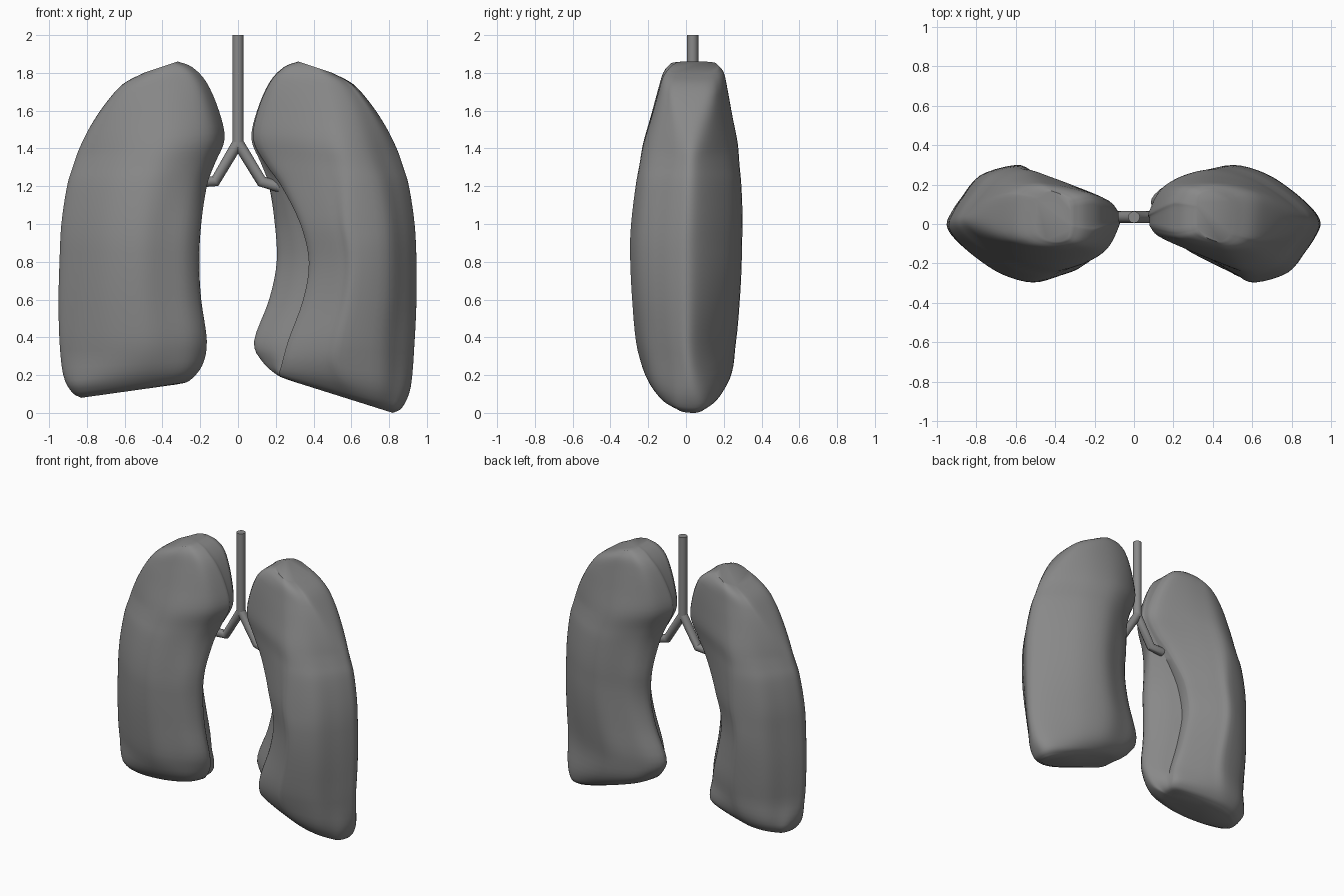
import bpy
import bmesh
from math import copysign
from mathutils import Vector

cube = bpy.data.objects.get("Cube")
if cube:
    bpy.data.objects.remove(cube)

grey = bpy.data.materials.new("plain_grey")
grey.use_nodes = True
COLOUR = (0.25, 0.25, 0.25, 1)
grey.diffuse_color = COLOUR
grey.node_tree.nodes["Principled BSDF"].inputs["Base Color"].default_value = COLOUR


def clamp(v):
    return max(0.0, min(1.0, v))


def lerp(a, b, t):
    return a + (b - a) * t


def smooth_path(points, steps):
    """Smooth interpolation through points of any dimension."""
    pts = [Vector(p) for p in points]
    pts = [pts[0] * 2 - pts[1]] + pts + [pts[-1] * 2 - pts[-2]]
    out = []
    for a, b, c, d in zip(pts, pts[1:], pts[2:], pts[3:]):
        for k in range(steps):
            t = k / steps
            out.append((b * 2 + (c - a) * t + (a * 2 - b * 5 + c * 4 - d) * t ** 2
                        + (b * 3 - a - c * 3 + d) * t ** 3) / 2)
    return out + [pts[-2]]


# Outline of one lung from the top down:
# inner height, outer height, inner x, outer x, notch lip x, half depth
UPPER = [
    (1.86, 1.80, .32, .50, .32, .13),
    (1.83, 1.74, .245, .61, .245, .162),
    (1.75, 1.64, .17, .70, .17, .185),
    (1.60, 1.52, .105, .78, .105, .217),
    (1.45, 1.40, .075, .84, .08, .25),
    (1.32, 1.30, .125, .875, .145, .265),
    (1.2, 1.2, .165, .905, .23, .28),
    (1.0, 1.0, .195, .935, .33, .295),
    (.8, .8, .205, .945, .375, .295),
]
LEFT_BASE = [
    (.6, .6, .165, .945, .345, .285),
    (.38, .38, .085, .935, .265, .265),
    (.27, .14, .13, .915, .23, .23),
    (.20, .03, .21, .87, .22, .17),
    (.17, .0, .28, .82, .285, .11),
]
RIGHT_BASE = [
    (.6, .6, .195, .95, .345, .285),
    (.38, .38, .165, .945, .29, .265),
    (.25, .2, .19, .925, .26, .23),
    (.17, .11, .26, .88, .27, .17),
    (.15, .08, .33, .83, .335, .11),
]
# Cross-section: position across and share of the depth
NOTCH_SIDE = [(.06, .3), (.25, .58), (.45, .84), (.62, 1)]
OUTER_EDGE = [(.78, -.83), (.9, -.47), (.97, -.2), (1, .02), (.95, .25)]
FULL_SIDE = [(.81, .57), (.63, .86), (.42, 1), (.23, .88), (.08, .57)]


def lung_section(row):
    z_in, z_out, x_in, x_out, lip, h = row
    n = clamp((lip - x_in) / .14)
    # blunt, box-like sections near the top and the base
    boxy = max(.65 * clamp((z_in - 1.4) / .4), .45 * clamp((.32 - z_in) / .12))

    def depth(f):
        return h * copysign(abs(f) ** (1 - boxy), f)

    pts = [(lip, depth(-.1 - .34 * n))]
    for s, f in NOTCH_SIDE:
        pts.append((lerp(lip, x_out, s * (1 - .3 * n)), depth(-lerp(f, 1, .35 * n))))
    for s, f in OUTER_EDGE:
        pts.append((lerp(x_in, x_out, s), depth(f)))
    for s, f in FULL_SIDE:
        pts.append((lerp(x_in, x_out, s), depth(f)))
    # the inner shoulder is fuller beside the notch
    pts[-2][1:], pts[-1][1:]
    x_a, y_a = pts[-1]
    pts[-1] = (x_a, lerp(y_a, h, .35 * n))
    pts.append((x_in, depth(.1 + .3 * n)))
    # recessed wall behind the notch lip
    pts.append((lerp(x_in, lip, .5), depth(.02 + .05 * n)))
    pts.append((lip + .015 * n, depth(-.05 - .1 * n)))
    ring = []
    for x, y in smooth_path(pts, 4):
        ring.append((x, y, lerp(z_in, z_out, (x - x_in) / (x_out - x_in))))
    return ring


def finish(obj, angle):
    obj.data.materials.clear()
    obj.data.materials.append(grey)
    bpy.ops.object.select_all(action='DESELECT')
    obj.select_set(True)
    bpy.context.view_layer.objects.active = obj
    bpy.ops.object.shade_smooth_by_angle(angle=angle)


def build_lung(name, base, side):
    bm = bmesh.new()
    rings = []
    for row in smooth_path(UPPER + base, 4):
        ring = []
        for x, y, z in lung_section(row):
            # the upper part and the tip lean slightly backwards
            lean = .04 * clamp((z - .9) / .9) + .03 * clamp((.35 - z) / .3)
            ring.append(bm.verts.new((x * side, y * side + lean, z)))
        rings.append(ring)
    for top, low in zip(rings, rings[1:]):
        for i in range(len(top)):
            bm.faces.new((top[i - 1], top[i], low[i], low[i - 1]))
    bm.faces.new(rings[0])
    bm.faces.new(rings[-1])
    bmesh.ops.remove_doubles(bm, verts=bm.verts, dist=.0005)
    bmesh.ops.recalc_face_normals(bm, faces=bm.faces)
    mesh = bpy.data.meshes.new(name)
    bm.to_mesh(mesh)
    bm.free()
    obj = bpy.data.objects.new(name, mesh)
    bpy.context.collection.objects.link(obj)
    finish(obj, 0.9)


def build_tube(name, points, radius):
    curve = bpy.data.curves.new(name, 'CURVE')
    curve.dimensions = '3D'
    curve.bevel_depth = radius
    curve.bevel_resolution = 4
    curve.use_fill_caps = True
    spline = curve.splines.new('POLY')
    spline.points.add(len(points) - 1)
    for p, co in zip(spline.points, points):
        p.co = (*co, 1)
    obj = bpy.data.objects.new(name, curve)
    bpy.context.collection.objects.link(obj)
    bpy.ops.object.select_all(action='DESELECT')
    obj.select_set(True)
    bpy.context.view_layer.objects.active = obj
    bpy.ops.object.convert(target='MESH')
    finish(bpy.context.view_layer.objects.active, 0.7)


# Lungs: the right one is turned half round, so its notch faces the back
build_lung("left_lung", LEFT_BASE, 1)
build_lung("right_lung", RIGHT_BASE, -1)

# Windpipe and its two branches
Y = .035
build_tube("windpipe", [(0, Y, 2), (0, Y, 1.41)], .03)
build_tube("left_bronchus", [(0, Y, 1.43), (.125, Y, 1.225), (.26, Y, 1.185)], .03)
build_tube("right_bronchus", [(0, Y, 1.43), (-.12, Y, 1.227), (-.22, Y, 1.222)], .03)
